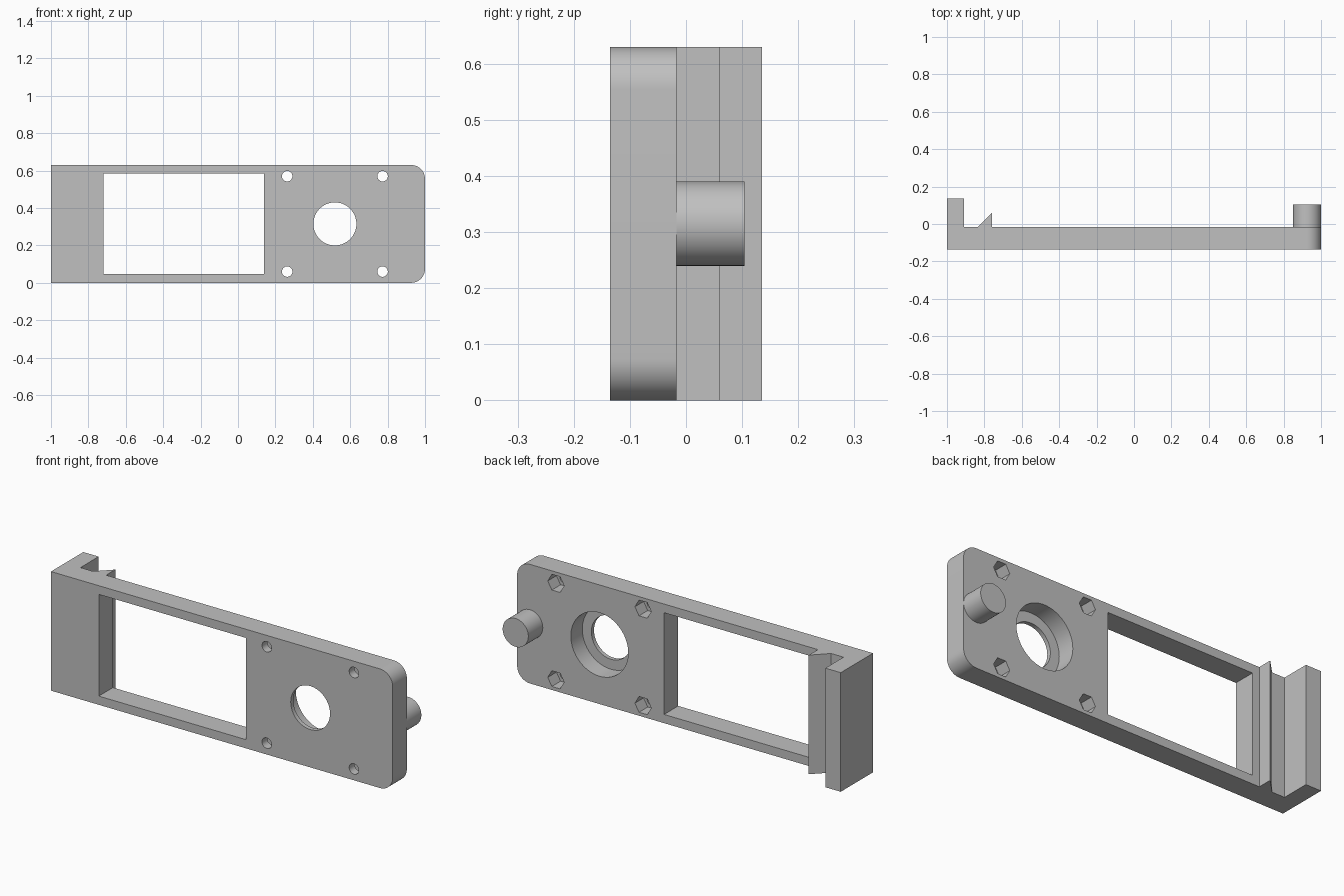
import bpy, bmesh, math
from mathutils import Matrix

cube = bpy.data.objects.get("Cube")
if cube:
    bpy.data.objects.remove(cube, do_unlink=True)

FRONT, BACK, HEIGHT = -0.135, -0.017, 0.63
MID = HEIGHT / 2

grey = bpy.data.materials.new("plain grey")
grey.use_nodes = True
colour = (0.53, 0.53, 0.53, 1)
grey.diffuse_color = colour
grey.node_tree.nodes["Principled BSDF"].inputs["Base Color"].default_value = colour


def make_object(name, bm):
    bmesh.ops.recalc_face_normals(bm, faces=bm.faces)
    mesh = bpy.data.meshes.new(name)
    bm.to_mesh(mesh)
    bm.free()
    mesh.materials.append(grey)
    obj = bpy.data.objects.new(name, mesh)
    bpy.context.collection.objects.link(obj)
    return obj


def rod(name, x, z, radius, y0, y1, sides=64):
    """Prism along y; the first corner points along +x."""
    bm = bmesh.new()
    ring = [bm.verts.new((x + radius * math.cos(i * math.tau / sides), y0,
                          z + radius * math.sin(i * math.tau / sides)))
            for i in range(sides)]
    face = bm.faces.new(ring)
    new = bmesh.ops.extrude_face_region(bm, geom=[face])["geom"]
    bmesh.ops.translate(bm, vec=(0, y1 - y0, 0),
                        verts=[v for v in new if isinstance(v, bmesh.types.BMVert)])
    return make_object(name, bm)


def box(name, x0, x1, y0, y1, z0, z1):
    bm = bmesh.new()
    matrix = (Matrix.Translation(((x0 + x1) / 2, (y0 + y1) / 2, (z0 + z1) / 2))
              @ Matrix.Diagonal((x1 - x0, y1 - y0, z1 - z0, 1)))
    bmesh.ops.create_cube(bm, size=1, matrix=matrix)
    return make_object(name, bm)


def smooth(obj):
    bpy.ops.object.select_all(action="DESELECT")
    obj.select_set(True)
    bpy.context.view_layer.objects.active = obj
    bpy.ops.object.shade_smooth_by_angle(angle=math.radians(30))


# Plate with end flange and snap wedge, extruded from its top outline
outline = [(-1, FRONT), (1, FRONT), (1, BACK), (-0.76, BACK), (-0.76, 0.06),
           (-0.837, BACK), (-0.91, BACK), (-0.91, 0.135), (-1, 0.135)]
bm = bmesh.new()
base = bm.faces.new([bm.verts.new((x, y, 0)) for x, y in outline])
new = bmesh.ops.extrude_face_region(bm, geom=[base])["geom"]
bmesh.ops.translate(bm, vec=(0, 0, HEIGHT),
                    verts=[v for v in new if isinstance(v, bmesh.types.BMVert)])

# Rounded corners on the peg end
corners = [e for e in bm.edges if all(v.co.x > 0.99 for v in e.verts)
           and abs(e.verts[0].co.z - e.verts[1].co.z) < 0.01]
bmesh.ops.bevel(bm, geom=corners, offset=0.075, segments=12, profile=0.5,
                affect="EDGES")
plate = make_object("face_plate", bm)

# Window, stepped round opening, and screw holes with hexagonal nut pockets
cutters = [
    box("window_cutter", -0.72, 0.14, -0.3, 0.03, 0.046, 0.584),
    rod("opening_cutter", 0.518, MID, 0.115, -0.3, 0.1),
    rod("recess_cutter", 0.518, MID, 0.168, FRONT + 0.022, 0.1),
]
for x in (0.263, 0.773):
    for side in (-1, 1):
        z = MID + side * 0.255
        cutters.append(rod("screw_cutter", x, z, 0.028, -0.3, 0.1, 32))
        cutters.append(rod("nut_cutter", x, z, 0.048, FRONT + 0.045, 0.1, 6))

for cutter in cutters:
    cutter.hide_render = True
    mod = plate.modifiers.new(cutter.name, "BOOLEAN")
    mod.operation = "DIFFERENCE"
    mod.solver = "EXACT"
    mod.object = cutter

# Bake the cuts and discard the cutters
graph = bpy.context.evaluated_depsgraph_get()
cut_mesh = bpy.data.meshes.new_from_object(plate.evaluated_get(graph))
plate.modifiers.clear()
plate.data = cut_mesh
for cutter in cutters:
    bpy.data.objects.remove(cutter, do_unlink=True)
smooth(plate)

# Round locating peg on the back
peg = rod("locating_peg", 0.925, MID, 0.075, BACK - 0.03, 0.104)
smooth(peg)
